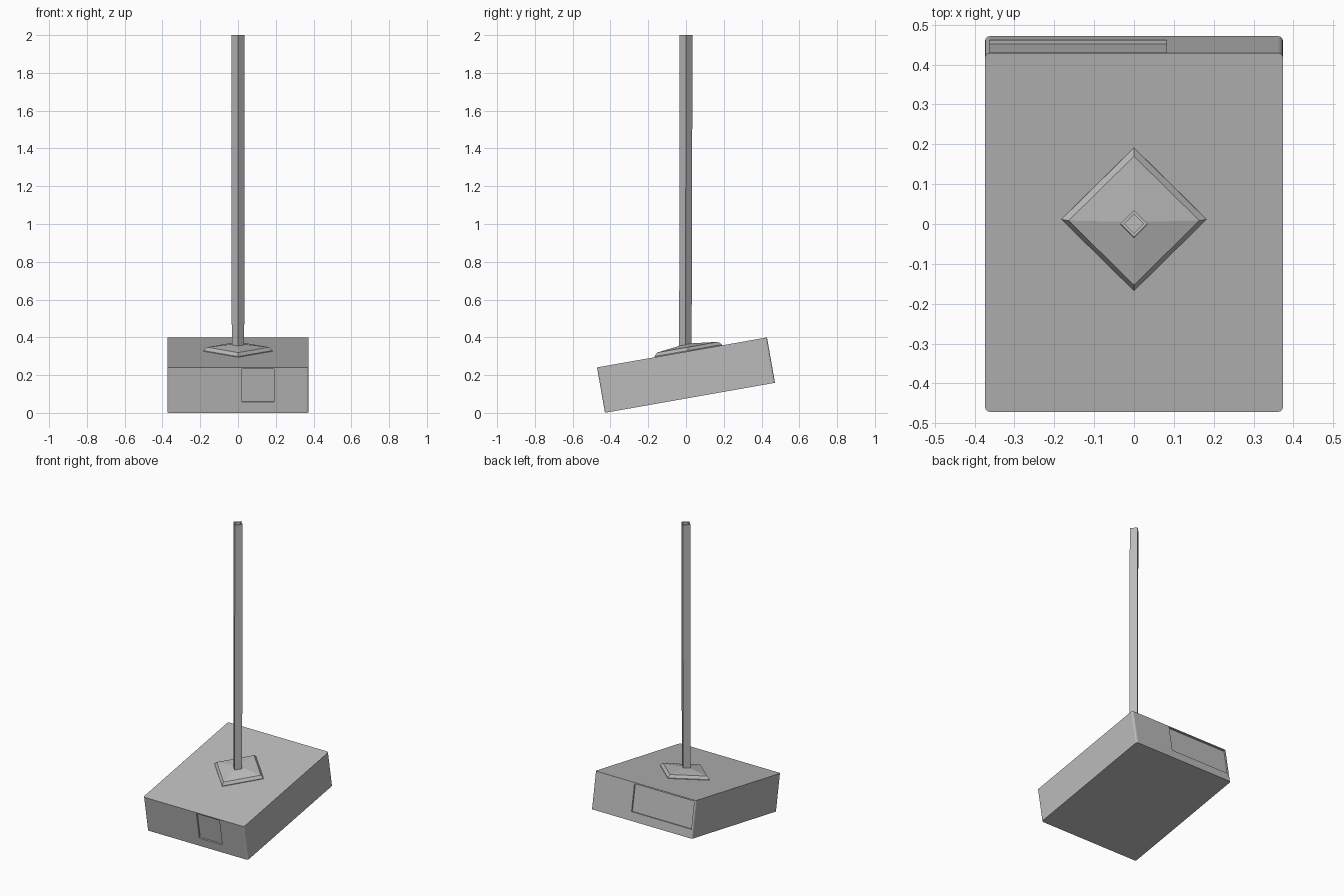
import bpy, bmesh, math
from mathutils import Matrix, Vector

old = bpy.data.objects.get("Cube")
if old:
    bpy.data.objects.remove(old, do_unlink=True)

grey = bpy.data.materials.new("plain_grey")
grey.use_nodes = True
COLOUR = (0.5, 0.5, 0.5, 1)
grey.diffuse_color = COLOUR
grey.node_tree.nodes["Principled BSDF"].inputs["Base Color"].default_value = COLOUR

HALF_X, HALF_Y, HALF_Z = 0.374, 0.457, 0.122
TILT = Matrix.Translation((0, 0, 0.2)) @ Matrix.Rotation(math.radians(10), 4, "X")


def finish(name, bm, matrix):
    bmesh.ops.recalc_face_normals(bm, faces=bm.faces)
    mesh = bpy.data.meshes.new(name)
    bm.to_mesh(mesh)
    bm.free()
    mesh.materials.append(grey)
    obj = bpy.data.objects.new(name, mesh)
    bpy.context.collection.objects.link(obj)
    obj.matrix_world = matrix
    return obj


def box(size, centre=(0, 0, 0)):
    bm = bmesh.new()
    bmesh.ops.create_cube(bm, size=1)
    bmesh.ops.scale(bm, vec=size, verts=bm.verts)
    bmesh.ops.translate(bm, vec=centre, verts=bm.verts)
    return bm


def diamond_stack(levels):
    """Square rings, corner-on to the axes, lofted through (radius, height)."""
    bm = bmesh.new()
    rings = [[bm.verts.new((r * math.cos(a), r * math.sin(a), z))
              for a in (i * math.pi / 2 for i in range(4))] for r, z in levels]
    for low, high in zip(rings, rings[1:]):
        for i in range(4):
            j = (i + 1) % 4
            bm.faces.new((low[i], low[j], high[j], high[i]))
    bm.faces.new(rings[0])
    bm.faces.new(rings[-1])
    return bm


# Tilted housing with lightly rounded upright corners
bm = box((2 * HALF_X, 2 * HALF_Y, 2 * HALF_Z))
upright = [e for e in bm.edges
           if abs((e.verts[0].co - e.verts[1].co).z) > HALF_Z]
bmesh.ops.bevel(bm, geom=upright, offset=0.012, segments=3,
                profile=0.5, affect="EDGES")
housing = finish("housing", bm, TILT)

# Shallow recessed panels: small one in front, wide one behind
DEPTH = 0.01
LOW, HIGH = -0.064, 0.114
for name, x0, x1, side in (("front_panel_cutter", 0.02, 0.19, -1),
                           ("back_panel_cutter", -0.362, 0.082, 1)):
    bm = box((x1 - x0, 2 * DEPTH, HIGH - LOW),
             ((x0 + x1) / 2, side * HALF_Y, (LOW + HIGH) / 2))
    cutter = finish(name, bm, TILT)
    cutter.hide_render = True
    cutter.hide_set(True)
    cutter.display_type = "WIRE"
    cut = housing.modifiers.new(name, "BOOLEAN")
    cut.operation = "DIFFERENCE"
    cut.solver = "EXACT"
    cut.object = cutter

# Diamond mounting plate lying on the sloped top, rising slightly to the pole
plate_at = TILT @ Matrix.Translation((0, 0.034, HALF_Z))
finish("mounting_plate",
       diamond_stack([(0.182, -0.005), (0.182, 0.004), (0.164, 0.022), (0.03, 0.038)]),
       plate_at)

# Square pole with a recessed end, leaning back very slightly
bm = diamond_stack([(0.033, 0.32), (0.034, 2.0), (0.024, 2.0), (0.024, 1.98)])
lean = Matrix.Identity(4)
lean[1][2] = 0.0045
lean[1][3] = -0.004
finish("pole", bm, lean)
